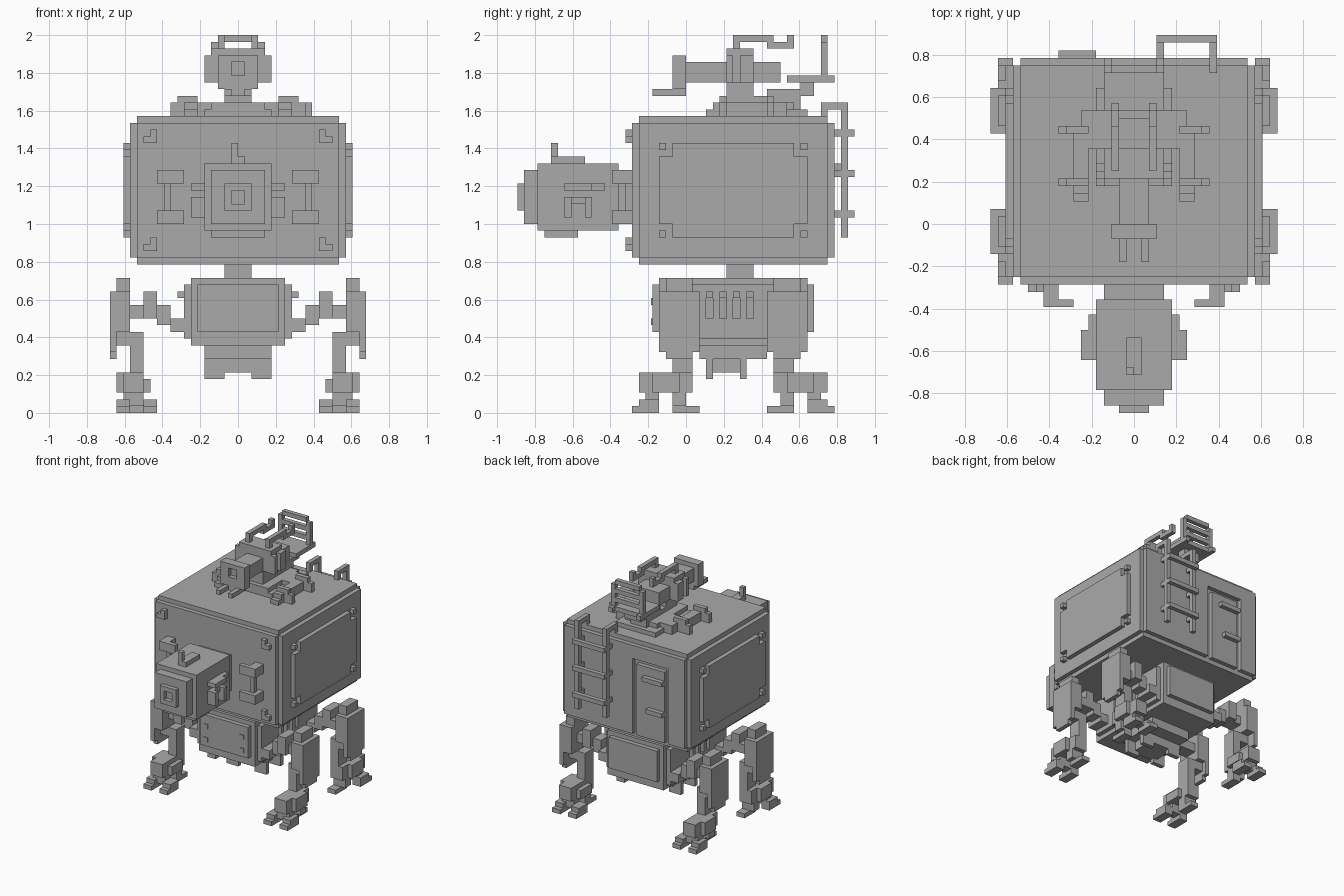
import bpy
import bmesh
from mathutils import Matrix, Vector

UNIT = 1 / 28          # edge of one building block
LEG_MIRROR = 14        # front and rear legs mirror about half of this length

if "Cube" in bpy.data.objects:
    bpy.data.objects.remove(bpy.data.objects["Cube"], do_unlink=True)

grey = bpy.data.materials.new("plain_grey")
grey.use_nodes = True
grey.diffuse_color = (0.4, 0.4, 0.4, 1)
grey.node_tree.nodes["Principled BSDF"].inputs["Base Color"].default_value = grey.diffuse_color

meshes = {}


def add_box(name, x, y, z):
    """Add one box to the named part."""
    bm = meshes.setdefault(name, bmesh.new())
    size = Vector((x[1] - x[0], y[1] - y[0], z[1] - z[0]))
    centre = Vector((x[0] + x[1], y[0] + y[1], z[0] + z[1])) / 2
    matrix = Matrix.Translation(centre * UNIT) @ Matrix.Diagonal((*(size * UNIT), 1))
    bmesh.ops.create_cube(bm, size=1, matrix=matrix)


def middle(name, half, y, z):
    add_box(name, (-half, half), y, z)


def pair(name, x, y, z):
    add_box("left_" + name, x, y, z)
    add_box("right_" + name, (-x[1], -x[0]), y, z)


def four(name, x, y, z):
    pair("front_" + name, x, y, z)
    pair("rear_" + name, x, (LEG_MIRROR - y[1], LEG_MIRROR - y[0]), z)


def middle_frame(name, outer, inner, y, z, hole):
    """Square ring facing the front."""
    middle(name, outer, y, (z[0], hole[0]))
    middle(name, outer, y, (hole[1], z[1]))
    for x in ((-outer, -inner), (inner, outer)):
        add_box(name, x, y, hole)


# Cabin with stepped edges
middle("cabin", 16, y=(-7, 21), z=(23, 43))
middle("cabin", 15, y=(-7, 21), z=(22, 44))
middle("cabin", 15, y=(-8, -7), z=(23, 43))

# Rear wall around the recessed door outline
add_box("rear_wall", x=(-2, 15), y=(21, 22), z=(23, 43))
add_box("rear_wall", x=(-15, -11), y=(21, 22), z=(23, 43))
add_box("rear_wall", x=(-11, -2), y=(21, 22), z=(40, 43))
add_box("door", x=(-10, -3), y=(21, 22), z=(23, 39))
add_box("door_handle", x=(-10, -5), y=(22, 23), z=(36, 37))
add_box("door_handle", x=(-10, -6), y=(22, 23), z=(29, 30))

# Side panels with notched corners and bolts
pair("side_panel", x=(16, 17), y=(-2, 16), z=(26, 40))
pair("side_panel", x=(16, 17), y=(-4, 18), z=(28, 38))
for y in (-4, 17):
    for z in (26, 39):
        pair("panel_bolt", x=(16, 17), y=(y, y + 1), z=(z, z + 1))

# Bolts on the front wall
for z in (24, 40):
    pair("front_bolt", x=(12, 13), y=(-9, -8), z=(z, z + 2))
    pair("front_bolt", x=(13, 14), y=(-9, -8), z=(z, z + 1))

# Snout
middle("snout", 4, y=(-10, -8), z=(28, 36))
middle("snout", 5, y=(-22, -10), z=(27, 37))
middle("snout", 4, y=(-24, -22), z=(28, 36))
middle_frame("snout_tip", 2, 1, y=(-25, -24), z=(30, 34), hole=(31, 33))
middle("chin", 4, y=(-21, -16), z=(26, 27))
middle("crest", 1, y=(-20, -15), z=(37, 38))
add_box("crest_pin", x=(-1, 0), y=(-20, -19), z=(37, 40))

# Raised side fittings on the snout
pair("snout_fitting", x=(5, 7), y=(-18, -14), z=(33, 34))
pair("snout_fitting", x=(5, 6), y=(-18, -12), z=(33, 34))
pair("snout_fitting", x=(5, 6), y=(-18, -14), z=(31, 32))
for y in (-18, -15):
    pair("snout_fitting", x=(5, 7), y=(y, y + 1), z=(29, 32))

# Brackets beside the snout
for z in (28, 34):
    pair("bracket", x=(10, 12), y=(-10, -8), z=(z, z + 2))
    pair("bracket", x=(8, 12), y=(-11, -10), z=(z, z + 2))
pair("bracket", x=(10, 11), y=(-10, -9), z=(30, 34))

# Neck, torso and pelvis
middle("neck", 2, y=(6, 10), z=(20, 22))
middle("torso", 7, y=(-4, 18), z=(10, 20))
middle("torso_front_plate", 6, y=(-5, -4), z=(12, 19))
middle("torso_rear_plate", 6, y=(18, 19), z=(12, 19))
for x in (-5, 4):
    for z in (13, 16):
        add_box("torso_bolt", (x, x + 1), y=(-5.2, -5), z=(z, z + 1))

# Torso sides with open slots and small hoods
pair("torso_side", x=(7, 8), y=(-3, 17), z=(11, 14))
pair("torso_side", x=(7, 8), y=(-3, 17), z=(17, 19))
pair("torso_side", x=(7, 8), y=(-3, 3), z=(14, 17))
pair("torso_side", x=(7, 8), y=(10, 17), z=(14, 17))
for y in (3, 5, 7, 9):
    pair("slot_hood", x=(8, 9), y=(y, y + 1), z=(17, 18))
    if y < 9:
        pair("torso_side", x=(7, 8), y=(y + 1, y + 2), z=(14, 17))

middle("pelvis", 5, y=(2, 12), z=(8, 10))
middle("pelvis", 3, y=(4, 8), z=(6, 8))
for y in (3, 8):
    middle("pelvis_plate", 5, y=(y, y + 1), z=(6, 10))
    pair("pelvis_lug", x=(2, 5), y=(y, y + 1), z=(5, 6))

# Four legs: arm, thigh armour, shin, ankle and toes
four("leg_arm", x=(7, 10), y=(-3, 1), z=(12, 14))
four("leg_arm", x=(8, 12), y=(-2, 1), z=(13, 14))
four("leg_arm", x=(10, 16), y=(-2, 1), z=(14, 16))
four("leg_arm", x=(12, 14), y=(-3, 1), z=(14, 18))
four("thigh", x=(16, 18), y=(-3, 1), z=(12, 20))
four("thigh", x=(16, 18), y=(-4, 2), z=(12, 18))
four("thigh_armour", x=(18, 19), y=(-4, 2), z=(9, 18))
four("thigh_armour", x=(18, 19), y=(-3, 1), z=(8, 9))
four("shin", x=(14, 16), y=(-2, 1), z=(6, 12))
four("shin", x=(14, 18), y=(-2, 1), z=(10, 12))
four("ankle", x=(14, 17), y=(-7, 1), z=(3, 6))
four("ankle", x=(16, 18), y=(-5, -1), z=(3, 6))
four("ankle", x=(13, 14), y=(-5, -1), z=(3, 5))
four("foot", x=(14, 17), y=(-6, -4), z=(1, 3))
four("foot", x=(14, 17), y=(-2, 0), z=(1, 3))
four("heel", x=(14, 16), y=(-2, 2), z=(0, 1))
for x in (12, 16):
    four("toe", x=(x, x + 2), y=(-8, -4), z=(0, 1))
    four("toe", x=(x, x + 2), y=(-7, -4), z=(1, 2))

# Roof mount
middle("mount_base", 5, y=(5, 18), z=(44, 45))
middle("mount_base", 4, y=(5, 16), z=(45, 46))
pair("mount_arm", x=(4, 7), y=(10, 15), z=(44, 46))
pair("mount_arm", x=(6, 8), y=(3, 13), z=(44, 45))
pair("mount_arm", x=(6, 8), y=(4, 13), z=(45, 46))
for y in (5, 12):
    pair("mount_foot", x=(6, 10), y=(y, y + 1), z=(44, 46))
    pair("mount_foot", x=(6, 9), y=(y, y + 1), z=(46, 47))

# Roof gun
middle("gun_post", 2, y=(6, 10), z=(44, 49))
middle("gun_body", 4, y=(6, 10), z=(49, 54))
middle("gun_body", 3, y=(10, 14), z=(49, 52))
pair("gun_cheek", x=(4, 5), y=(6, 7), z=(49, 53))
pair("gun_cheek", x=(4, 5), y=(8, 10), z=(49, 53))
middle("gun_barrel", 2, y=(0, 6), z=(49, 52))
middle_frame("gun_muzzle", 3, 1, y=(-2, 0), z=(48, 53), hole=(50, 52))
middle("gun_muzzle", 2, y=(-1, 0), z=(49, 52))
middle("gun_lip", 2, y=(-2, 0), z=(47, 48))
pair("gun_prong", x=(1, 2), y=(-5, 0), z=(47, 48))

# Bent rods above the gun
pair("rod", x=(2, 3), y=(7, 8), z=(54, 56))
pair("rod", x=(2, 3), y=(7, 13), z=(55, 56))
pair("rod", x=(2, 3), y=(12, 16), z=(54, 55))
pair("rod", x=(2, 3), y=(15, 16), z=(55, 56))

# Gunner seat with a slatted back
middle("seat", 4, y=(15, 20), z=(49, 50))
pair("seat_rail", x=(3, 4), y=(15, 22), z=(49, 50))
middle("seat_support", 2, y=(17, 19), z=(48, 49))
middle("seat_support", 2, y=(12, 19), z=(47, 48))
middle("seat_support", 2, y=(10, 17), z=(45, 47))
pair("seat_back", x=(3, 4), y=(20, 21), z=(49, 55))
for z in (49, 51, 53, 55):
    middle("seat_back", 3, y=(20, 21), z=(z, z + 1))

# Ladder on the rear wall
for x in (3, 10):
    rail = (x, x + 1)
    add_box("ladder_rail", rail, y=(23, 24), z=(26, 46))
    add_box("ladder_rail", rail, y=(20, 24), z=(45, 46))
    add_box("ladder_rail", rail, y=(20, 21), z=(44, 45))
    for z in (29, 35, 41):
        add_box("ladder_standoff", rail, y=(22, 23), z=(z, z + 1))
for z in (29, 35, 41):
    add_box("ladder_rung", x=(3, 11), y=(24, 25), z=(z, z + 1))

# Turn every part into an object
for name, bm in meshes.items():
    mesh = bpy.data.meshes.new(name)
    bm.to_mesh(mesh)
    bm.free()
    mesh.materials.append(grey)
    bpy.context.collection.objects.link(bpy.data.objects.new(name, mesh))
